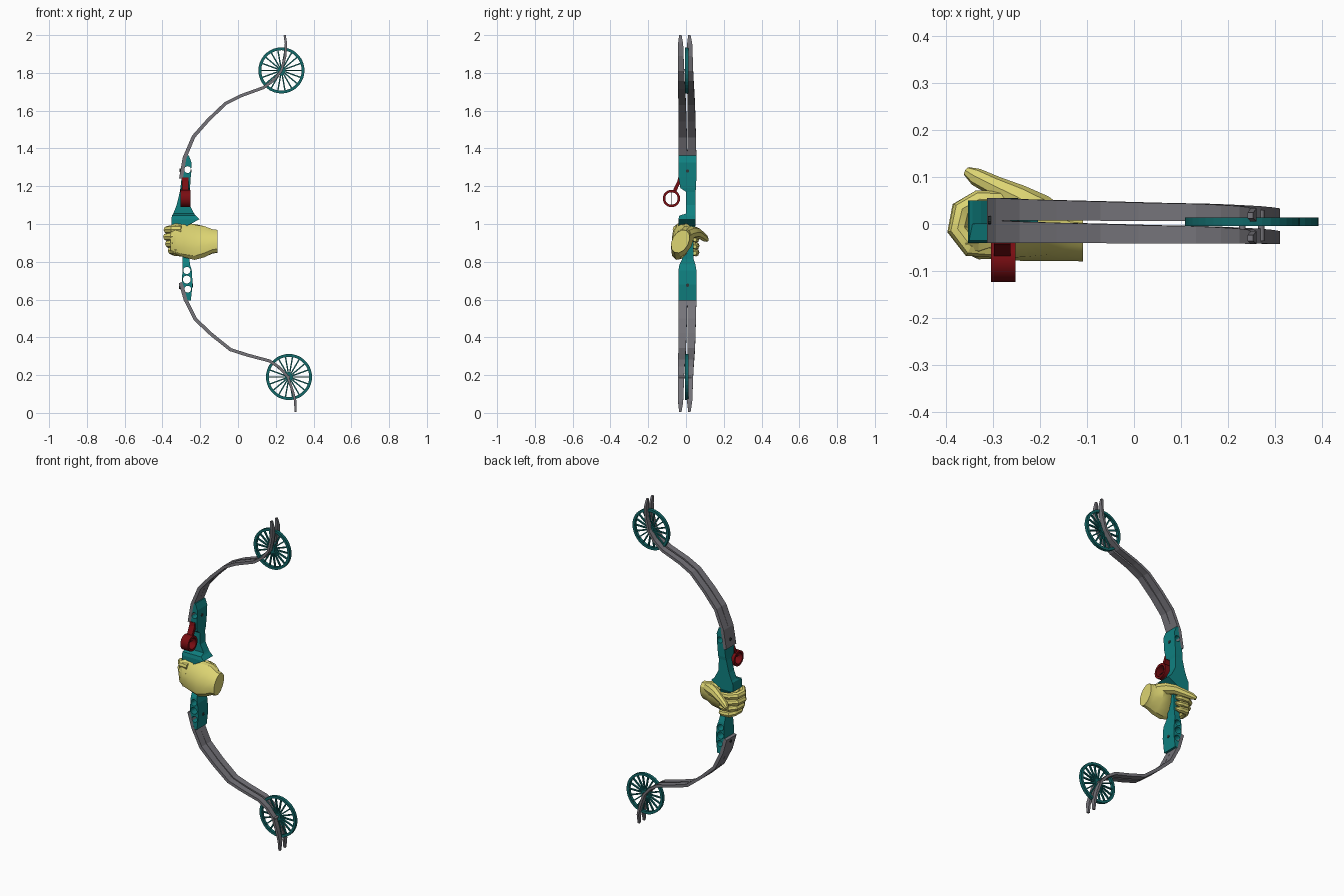
import bpy, bmesh
from math import sin, cos, pi, radians
from mathutils import Vector, Matrix

if "Cube" in bpy.data.objects:
    bpy.data.objects.remove(bpy.data.objects["Cube"])


def material(name, rgb):
    m = bpy.data.materials.new(name)
    m.use_nodes = True
    m.diffuse_color = (*rgb, 1)
    m.node_tree.nodes["Principled BSDF"].inputs["Base Color"].default_value = (*rgb, 1)
    return m


TEAL = material("teal", (0.005, 0.22, 0.22))
DARK_TEAL = material("dark teal", (0.006, 0.14, 0.14))
GREY = material("limb grey", (0.18, 0.175, 0.195))
RED = material("dark red", (0.19, 0.004, 0.006))
YELLOW = material("glove yellow", (0.72, 0.66, 0.17))
DARK = material("bolt dark", (0.03, 0.04, 0.04))


def finish(name, bm, mat, angle=None):
    bmesh.ops.recalc_face_normals(bm, faces=bm.faces)
    me = bpy.data.meshes.new(name)
    bm.to_mesh(me)
    bm.free()
    ob = bpy.data.objects.new(name, me)
    bpy.context.collection.objects.link(ob)
    if mat:
        me.materials.append(mat)
    if angle:
        bpy.ops.object.select_all(action='DESELECT')
        ob.select_set(True)
        bpy.context.view_layer.objects.active = ob
        bpy.ops.object.shade_smooth_by_angle(angle=radians(angle))
    return ob


def loft(bm, rings, caps=True, loop=False):
    """Skin a series of equal-length point rings."""
    vs = [[bm.verts.new(p) for p in r] for r in rings]
    n = len(vs[0])
    pairs = list(zip(vs, vs[1:])) + ([(vs[-1], vs[0])] if loop else [])
    for a, b in pairs:
        for i in range(n):
            j = (i + 1) % n
            bm.faces.new((a[i], a[j], b[j], b[i]))
    if caps and not loop:
        bm.faces.new(vs[0])
        bm.faces.new(vs[-1])


def tube(bm, pts, sides=8):
    """Round tube through (x, y, z, radius) points."""
    ps = [Vector(p[:3]) for p in pts]
    rings = []
    for i, p in enumerate(ps):
        t = ps[min(i + 1, len(ps) - 1)] - ps[max(i - 1, 0)]
        q = t.to_track_quat('Z', 'Y')
        rings.append([p + q @ Vector((cos(a), sin(a), 0)) * pts[i][3]
                      for a in (2 * pi * k / sides for k in range(sides))])
    loft(bm, rings)


def hoop(bm, c, axis, r_out, r_in, half, segs):
    """Flat band around a centre, axis X or Y."""
    rings = []
    for k in range(segs):
        a = 2 * pi * k / segs
        ring = []
        for r, h in ((r_out, -half), (r_out, half), (r_in, half), (r_in, -half)):
            off = (h, r * cos(a), r * sin(a)) if axis == 'X' else (r * cos(a), h, r * sin(a))
            ring.append(Vector(c) + Vector(off))
        rings.append(ring)
    loft(bm, rings, loop=True)


# Riser: stacked rectangular sections (z, x0, x1, y0, y1)
sections = [
    (0.595, -.272, -.250, -.040, .055), (0.68, -.298, -.240, -.040, .055),
    (0.755, -.294, -.245, -.040, .055), (0.785, -.294, -.254, -.035, .050),
    (0.815, -.294, -.257, -.020, .040), (0.97, -.300, -.250, -.020, .040),
    (0.99, -.352, -.270, -.040, .050), (1.025, -.352, -.204, -.040, .050),
    (1.045, -.350, -.225, -.035, .050), (1.055, -.343, -.232, .000, .050),
    (1.10, -.325, -.255, .000, .050), (1.17, -.308, -.257, .000, .050),
    (1.19, -.305, -.254, -.030, .053), (1.25, -.298, -.250, -.040, .055),
    (1.325, -.285, -.246, -.040, .055), (1.362, -.274, -.260, -.040, .055)]
bm = bmesh.new()
loft(bm, [[(x0, y0, z), (x1, y0, z), (x1, y1, z), (x0, y1, z)] for z, x0, x1, y0, y1 in sections])
riser = finish("riser", bm, TEAL)

# Round through-holes in the riser
bm = bmesh.new()
for x, z, r in ((-.267, 1.288, .018), (-.271, .754, .019), (-.271, .706, .021), (-.266, .655, .018)):
    tube(bm, [(x, -.1, z, r), (x, .1, z, r)], 16)
cutter = finish("riser_hole_cutter", bm, TEAL)
cutter.hide_render = True
cutter.hide_viewport = True
cut = riser.modifiers.new("holes", 'BOOLEAN')
cut.object = cutter
cut.solver = 'EXACT'

# Limbs: split pair at each end, following (x, z) paths
upper = [(-.302, 1.24), (-.283, 1.35), (-.235, 1.463), (-.158, 1.55), (-.066, 1.638), (.013, 1.678),
         (.135, 1.722), (.19, 1.762), (.23, 1.813), (.25, 1.89), (.254, 1.955), (.247, 2.0)]
lower = [(-.304, .69), (-.278, .60), (-.225, .495), (-.14, .415), (-.04, .335), (.05, .306),
         (.167, .275), (.22, .24), (.262, .193), (.288, .12), (.304, .06), (.304, .004)]


def limb(name, path, base_y, tip_y):
    bm = bmesh.new()
    ps = [Vector((x, 0, z)) for x, z in path]
    n = len(ps) - 1
    rings = []
    for i, p in enumerate(ps):
        f = max(0, (i - 1) / (n - 1))
        y = base_y + (tip_y - base_y) * f
        w = .0238 + (.0125 - .0238) * f
        if i == n:
            w *= .5
        t = (ps[min(i + 1, n)] - ps[max(i - 1, 0)]).normalized()
        side = Vector((t.z, 0, -t.x)) * (.010 - .004 * f)
        rings.append([p + s * side + Vector((0, y + d * w, 0))
                      for s, d in ((-1, -1), (1, -1), (1, 1), (-1, 1))])
    loft(bm, rings)
    finish(name, bm, GREY)


for end, path in (("upper", upper), ("lower", lower)):
    limb(end + "_limb_front", path, -.0163, -.030)
    limb(end + "_limb_back", path, .0313, .018)

# Spoked wheels on axles
SPOKES = 18
for end, x, z in (("upper", .23, 1.813), ("lower", .27, .19)):
    c = Vector((x, .005, z))
    bm = bmesh.new()
    hoop(bm, c, 'Y', .122, .107, .009, 36)
    hoop(bm, c, 'Y', .020, .004, .008, 18)
    for k in range(SPOKES):
        place = Matrix.Translation(c) @ Matrix.Rotation(2 * pi * k / SPOKES, 4, 'Y')
        bmesh.ops.create_cube(bm, size=1, matrix=place @ Matrix.Translation((.063, 0, 0))
                              @ Matrix.Diagonal((.094, .010, .007, 1)))
    finish(end + "_wheel", bm, DARK_TEAL)
    bm = bmesh.new()
    tube(bm, [(x, -.036, z, .007), (x, .030, z, .007)], 10)
    finish(end + "_axle", bm, GREY, 40)

# Bolts on both faces of the riser ends
bm = bmesh.new()
for x, z in ((-.249, 1.28), (-.241, .676), (-.307, 1.285), (-.309, .665)):
    tube(bm, [(x - .003, .008, z, .009), (x + .004, .008, z, .009)], 10)
finish("bolts", bm, DARK)

# Sight: ring, mounting arm and cross wires
sight = (-.278, -.077, 1.135)
bm = bmesh.new()
hoop(bm, sight, 'X', .046, .033, .026, 24)
finish("sight_ring", bm, RED, 40)
bm = bmesh.new()
loft(bm, [[(x, y - d, z) for x, d in ((-.297, .010), (-.262, .010), (-.262, -.010), (-.297, -.010))]
          for y, z in ((-.062, 1.172), (-.046, 1.205), (-.036, 1.225), (-.032, 1.245))])
finish("sight_arm", bm, RED)
bm = bmesh.new()
sx, sy, sz = sight
tube(bm, [(sx, sy - .036, sz, .0015), (sx, sy + .036, sz, .0015)], 6)
tube(bm, [(sx, sy, sz - .036, .0015), (sx, sy, sz + .036, .0015)], 6)
finish("sight_wires", bm, DARK)

# Hand: palm lofted from tilted ellipses (x, y, z, half height, half depth, tilt)
palm = [(-.108, -.030, .908, .066, .044, .50), (-.135, -.028, .908, .070, .045, .48),
        (-.18, -.018, .906, .092, .052, .45), (-.23, -.022, .905, .100, .050, .32),
        (-.285, -.034, .915, .092, .040, .15), (-.33, -.045, .922, .082, .030, .05),
        (-.358, -.042, .924, .068, .020, 0)]
bm = bmesh.new()
rings = []
for x, y, z, h, d, tilt in palm:
    ring = []
    for k in range(12):
        a = 2 * pi * k / 12
        u, v = d * cos(a), h * sin(a)
        ring.append((x, y + u * cos(tilt) + v * sin(tilt), z - u * sin(tilt) + v * cos(tilt)))
    rings.append(ring)
loft(bm, rings)
finish("palm", bm, YELLOW, 25)

# Fingers wrapped around the grip
for name, z, dx in (("index", .972, 0), ("middle", .935, -.002), ("ring", .898, .008), ("little", .863, .022)):
    bm = bmesh.new()
    tube(bm, [(-.300 + dx, -.052, z, .019), (-.345 + dx, -.048, z, .022), (-.374 + dx, -.012, z - .003, .021),
              (-.366 + dx, .030, z - .008, .021), (-.330, .052, z - .013, .020),
              (-.285, .052, z - .017, .018), (-.262, .046, z - .018, .010)])
    finish(name + "_finger", bm, YELLOW, 25)

# Thumb resting along the back side
bm = bmesh.new()
tube(bm, [(-.155, .000, .945, .032), (-.20, .030, .955, .034), (-.245, .056, .955, .028),
          (-.295, .080, .940, .022), (-.335, .100, .925, .019), (-.355, .112, .915, .010)])
finish("thumb", bm, YELLOW, 25)
